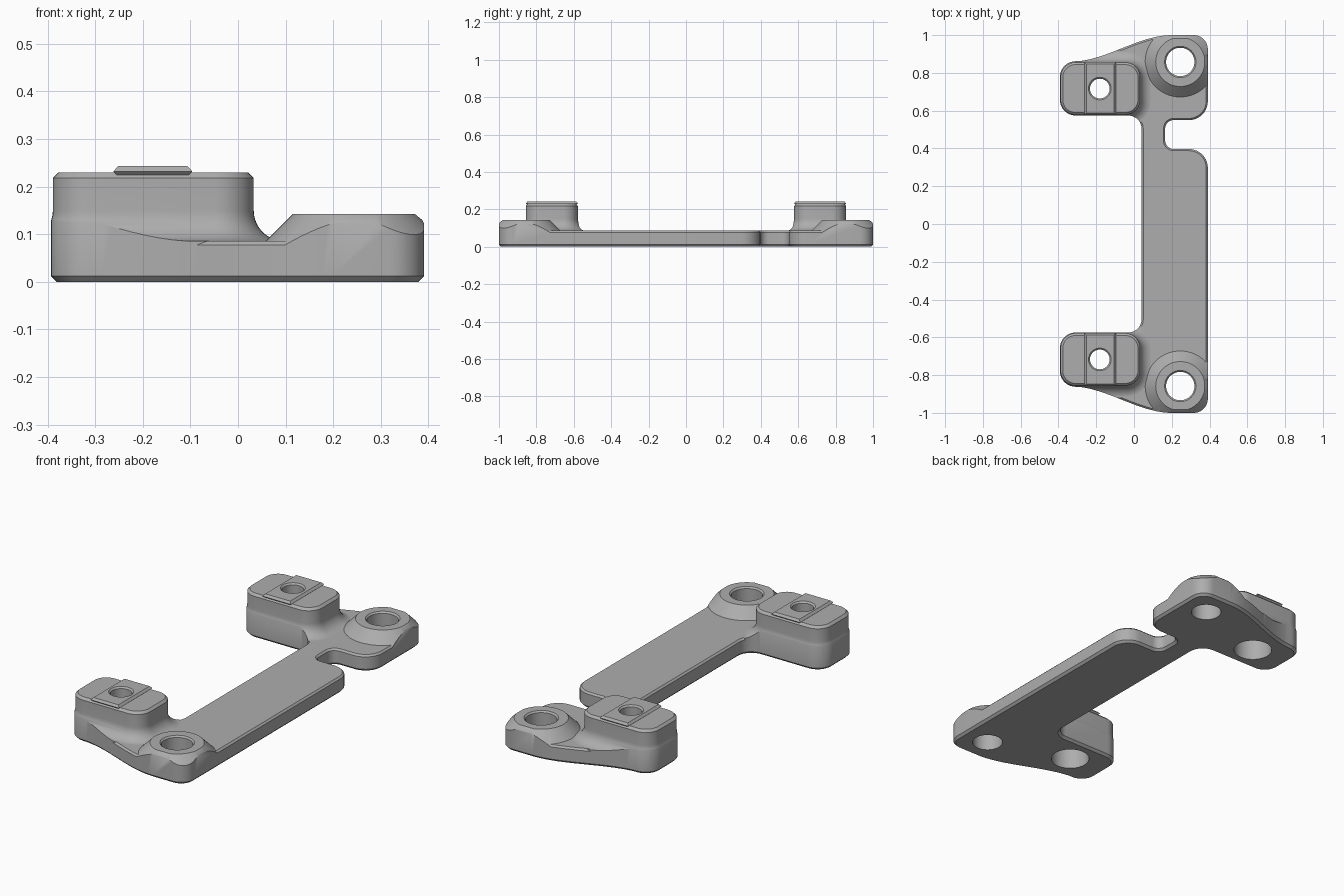
import bpy, bmesh, math
from mathutils import Vector

cube = bpy.data.objects.get("Cube")
if cube:
    bpy.data.objects.remove(cube)

grey = bpy.data.materials.new("satin grey")
grey.use_nodes = True
grey.diffuse_color = (0.42, 0.42, 0.42, 1)
grey.node_tree.nodes["Principled BSDF"].inputs["Base Color"].default_value = (0.42, 0.42, 0.42, 1)


def fillet(corners, steps=10):
    """Round each (x, y, radius) corner of a polygon with an arc."""
    pts = []
    for i, (x, y, r) in enumerate(corners):
        p = Vector((x, y))
        if r == 0:
            pts.append(p)
            continue
        a = (Vector(corners[i - 1][:2]) - p).normalized()
        b = (Vector(corners[(i + 1) % len(corners)][:2]) - p).normalized()
        half = a.angle(b) / 2
        centre = p + (a + b).normalized() * (r / math.sin(half))
        start = p + a * (r / math.tan(half)) - centre
        end = p + b * (r / math.tan(half)) - centre
        sweep = start.angle(end)
        for k in range(steps + 1):
            t = k / steps
            pts.append(centre + (start * math.sin((1 - t) * sweep)
                                 + end * math.sin(t * sweep)) / math.sin(sweep))
    return pts


def grow(pts, d):
    """Move a counter-clockwise outline outwards by d."""
    out = []
    for i, p in enumerate(pts):
        e1 = (p - pts[i - 1]).normalized()
        e2 = (pts[(i + 1) % len(pts)] - p).normalized()
        n1, n2 = Vector((e1.y, -e1.x)), Vector((e2.y, -e2.x))
        out.append(p + (n1 + n2) * (d / (1 + n1.dot(n2))))
    return out


def loft(name, layers):
    """Closed solid through stacked (outline, z) layers."""
    bm = bmesh.new()
    rings = [[bm.verts.new((p.x, p.y, z)) for p in pts] for pts, z in layers]
    for low, high in zip(rings, rings[1:]):
        for i in range(len(low)):
            j = (i + 1) % len(low)
            bm.faces.new((low[i], low[j], high[j], high[i]))
    bm.faces.new(rings[0][::-1])
    bm.faces.new(rings[-1])
    bmesh.ops.recalc_face_normals(bm, faces=bm.faces)
    mesh = bpy.data.meshes.new(name)
    bm.to_mesh(mesh)
    bm.free()
    mesh.materials.append(grey)
    obj = bpy.data.objects.new(name, mesh)
    bpy.context.collection.objects.link(obj)
    return obj


def combine(target, tool, operation):
    """Apply a boolean and remove the tool."""
    mod = target.modifiers.new("boolean", 'BOOLEAN')
    mod.operation, mod.solver, mod.object = operation, 'EXACT', tool
    bpy.context.view_layer.objects.active = target
    bpy.ops.object.modifier_apply(modifier=mod.name)
    bpy.data.objects.remove(tool)


def circle(x, y, r, n=64):
    return [Vector((x + r * math.cos(math.tau * k / n), y + r * math.sin(math.tau * k / n)))
            for k in range(n)]


def rectangle(x, y, hx, hy, r):
    return fillet([(x + hx, y - hy, r), (x + hx, y + hy, r),
                   (x - hx, y + hy, r), (x - hx, y - hy, r)])


# Outline: bar with a side notch, two arms and sweeping S-curved ends
sweep = []
for k in range(25):
    t = k / 24
    sweep.append((0.2 - 0.53 * t, 1 - 0.14 * t * t * (3 - 2 * t), 0))
sweep = sweep[:-2]
arm = [(-0.393, 0.859, 0.085), (-0.393, 0.574, 0.085), (0.04, 0.574, 0.07)]
upper = sweep + arm
lower = [(x, -y, r) for x, y, r in reversed(upper)]
right = [(0.391, -1, 0.075), (0.391, 0.397, 0.1), (0.165, 0.397, 0.045),
         (0.165, 0.55, 0.045), (0.391, 0.55, 0.1), (0.391, 1, 0.075)]
outline = fillet(right + upper + lower)

# Base plate with softened top edge
TOP = 0.086
bracket = loft("bracket", [(grow(outline, 0.004), -0.02), (grow(outline, 0.004), TOP - 0.013),
                           (grow(outline, -0.009), TOP)])

PAD_X, PAD_Y, BOSS_X, BOSS_Y = -0.178, 0.717, 0.245, 0.858
for side in (1, -1):
    # Conical screw boss, trimmed by the plate edge
    boss = loft("screw_boss", [(circle(BOSS_X, side * BOSS_Y, 0.225), 0.047),
                               (circle(BOSS_X, side * BOSS_Y, 0.13), 0.142)])
    trim = loft("boss_trim", [(grow(outline, 0.003), 0.01), (grow(outline, 0.003), 0.116),
                              (grow(outline, -0.004), 0.13), (grow(outline, -0.02), 0.143)])
    combine(boss, trim, 'INTERSECT')
    combine(bracket, boss, 'UNION')

    # Mounting pad with a flared foot and chamfered top
    base = rectangle(PAD_X, side * PAD_Y, 0.211, 0.139, 0.08)
    R = 0.065
    layers = [(grow(base, R), 0.03)]
    for k in range(11):
        a = math.pi / 2 * k / 10
        layers.append((grow(base, R * (1 - math.sin(a))), TOP + R * (1 - math.cos(a)) - 0.0007))
    layers += [(base, 0.218), (grow(base, -0.012), 0.23)]
    combine(bracket, loft("mounting_pad", layers), 'UNION')

# Trim everything to the outline, with a chamfered underside
combine(bracket, loft("outline_trim", [(grow(outline, -0.012), 0), (outline, 0.012),
                                       (outline, 0.4)]), 'INTERSECT')

for side in (1, -1):
    # Raised locating key across each pad
    key = [Vector((PAD_X - 0.001 + sx * 0.083, side * PAD_Y + sy * 0.1395))
           for sx, sy in ((1, -1), (1, 1), (-1, 1), (-1, -1))]
    combine(bracket, loft("locating_key", [(grow(key, -0.008), 0.2), (grow(key, -0.008), 0.224),
                                           (key, 0.232), (grow(key, -0.01), 0.243)]), 'UNION')

    # Holes: countersunk rims, counterbore below each pad
    for name, x, y, stack in (
            ("boss_hole", BOSS_X, BOSS_Y, ((0.075, -0.1), (0.075, 0.134), (0.095, 0.154))),
            ("pad_hole", PAD_X - 0.003, PAD_Y, ((0.095, -0.1), (0.095, 0.13), (0.052, 0.1301),
                                               (0.052, 0.235), (0.068, 0.251)))):
        cutter = loft(name, [(circle(x, side * y, r), z) for r, z in stack])
        cutter.hide_render = True
        combine(bracket, cutter, 'DIFFERENCE')

# Smooth shading with crisp edges
bpy.ops.object.select_all(action='DESELECT')
bracket.select_set(True)
bpy.context.view_layer.objects.active = bracket
bpy.ops.object.shade_smooth_by_angle(angle=math.radians(28))
